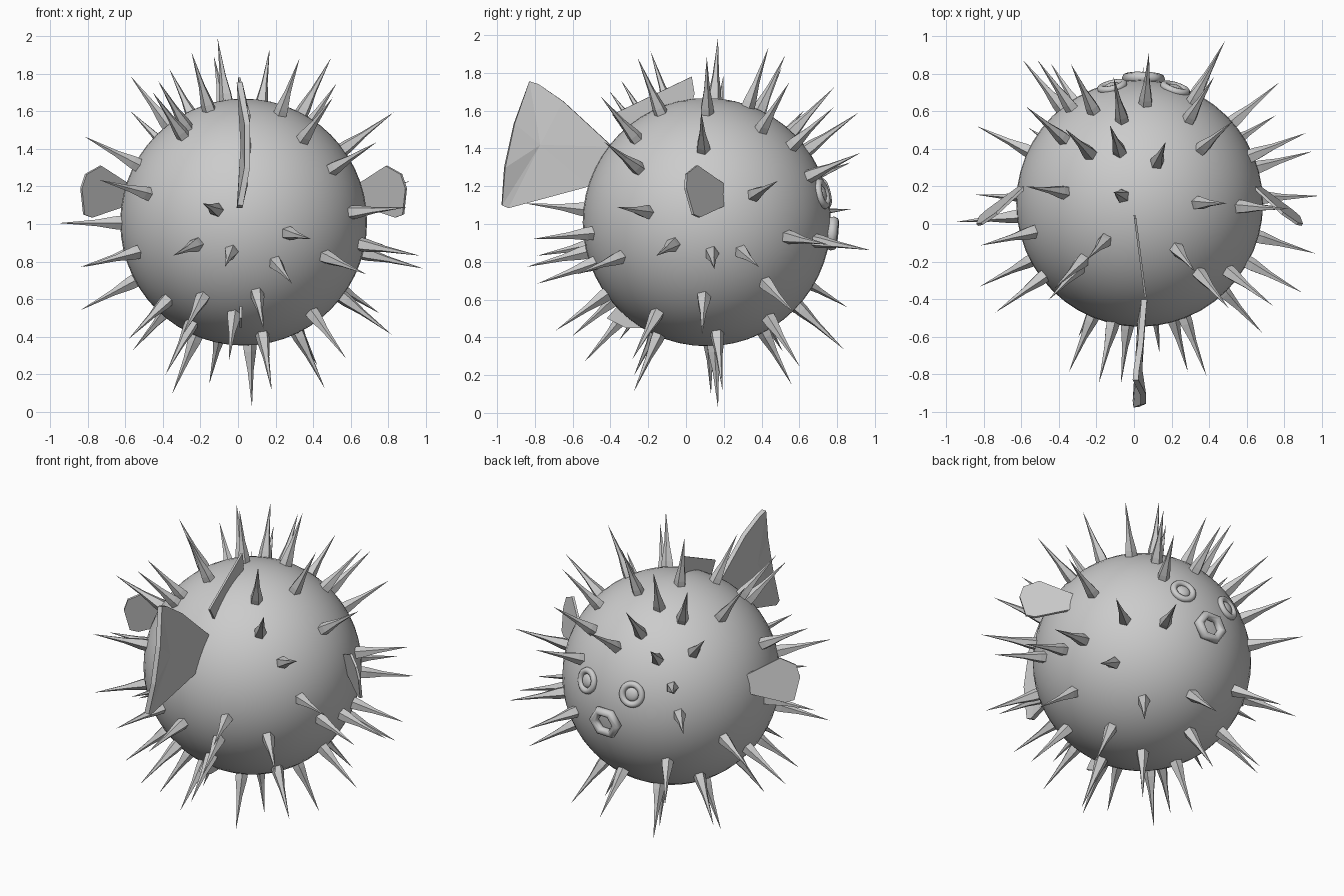
import bpy, bmesh
from math import sin, cos, pi, radians, sqrt
from mathutils import Vector, Matrix

if "Cube" in bpy.data.objects:
    bpy.data.objects.remove(bpy.data.objects["Cube"])

C = Vector((0.03, 0.11, 1.01))   # body centre
R = 0.657                        # body radius
X, Y, Z = Vector((1, 0, 0)), Vector((0, 1, 0)), Vector((0, 0, 1))


def to_object(name, bm, smooth=False):
    bmesh.ops.recalc_face_normals(bm, faces=bm.faces)
    me = bpy.data.meshes.new(name)
    bm.to_mesh(me)
    bm.free()
    for p in me.polygons:
        p.use_smooth = smooth
    ob = bpy.data.objects.new(name, me)
    bpy.context.collection.objects.link(ob)
    return ob


def facing(centre, normal):
    """Matrix placing local z along the normal."""
    return Matrix.Translation(centre) @ normal.to_track_quat('Z', 'Y').to_matrix().to_4x4()


def fin(name, points, thickness):
    """Thin fin: fan of triangles round the outline's middle, given thickness."""
    bm = bmesh.new()
    rim = [bm.verts.new(p) for p in points]
    mid = bm.verts.new(sum((Vector(p) for p in points), Vector()) / len(points))
    for i, v in enumerate(rim):
        bm.faces.new((v, rim[(i + 1) % len(rim)], mid))
    mod = to_object(name, bm).modifiers.new("thickness", 'SOLIDIFY')
    mod.thickness = thickness
    mod.offset = 0


def ring(name, frame, major, minor, n_major, n_minor, squash=1):
    """Smooth torus in the given frame."""
    bm = bmesh.new()
    rows = []
    for i in range(n_major):
        a = 2 * pi * i / n_major
        row = []
        for j in range(n_minor):
            b = 2 * pi * j / n_minor
            r = major + minor * cos(b)
            row.append(bm.verts.new(frame @ Vector((r * cos(a), r * sin(a) * squash, minor * sin(b)))))
        rows.append(row)
    for i in range(n_major):
        for j in range(n_minor):
            k, m = (i + 1) % n_major, (j + 1) % n_minor
            bm.faces.new((rows[i][j], rows[k][j], rows[k][m], rows[i][m]))
    to_object(name, bm, True)


def ball(name, frame, width, height):
    bm = bmesh.new()
    bmesh.ops.create_uvsphere(bm, u_segments=48, v_segments=28, radius=1,
                              matrix=frame @ Matrix.Diagonal((width, width, height, 1)))
    to_object(name, bm, True)


# Body
ball("body", Matrix.Translation(C), R, R)

# Irregular spines, as offsets seen from the top, front, right and back
directions = []
for right, up, out, spots in (
    (X, Y, Z, [(-.14, .06), (.14, .33), (-.16, .42), (-.4, .4), (-.28, -.3), (.3, -.37),
               (.47, 0), (.4, .68), (-.49, -.52), (.5, .44), (.05, .81), (-.14, .68),
               (-.37, .75), (-.61, .52), (-.61, .09)]),
    (X, Z, -Y, [(-.22, .1), (-.38, -.18), (-.1, -.24), (.36, -.09), (.26, -.33), (.66, -.28),
                (-.33, -.61), (-.08, -.75), (-.46, .76), (.48, .67), (-.62, -.63),
                (-.42, -.82)]),
    (Y, Z, X, [(-.27, -.18), (.04, -.25), (.28, -.24), (.38, .22), (-.48, .08), (.65, -.12),
               (-.03, .59), (-.55, .43)]),
    (X, Z, Y, [(-.55, .32), (-.63, .07), (.46, -.15), (.02, -.68)]),
):
    directions += [right * u + up * v + out * sqrt(1 - u * u - v * v) for u, v in spots]

# The rest follow a tilted golden spiral, kept clear of the face and fins
clear = ((Vector((.04, .99, .1)), .88), (Vector((.02, -.79, .61)), .82),
         (Vector((.98, .08, .16)), .975), (Vector((-.98, .08, .16)), .975))
measured = list(directions)
N = 58
tilt = Matrix.Rotation(-.12, 3, 'X')
for i in range(N):
    z = 1 - (2 * i + 1) / N
    a = radians(158 + 137.508 * i)
    r = sqrt(1 - z * z)
    d = tilt @ Vector((r * cos(a), r * sin(a), z))
    if all(d.dot(c) < lim for c, lim in clear) and all((d - e).length > .28 for e in measured):
        directions.append(d)

# Spines: concave five-sided spikes standing on the body
bm = bmesh.new()
for d in directions:
    frame = facing(C, d.normalized())
    last = None
    for dist, rad in ((.61, .042), (.69, .036), (.79, .018)):
        row = [bm.verts.new(frame @ Vector((rad * cos(2 * pi * k / 5), rad * sin(2 * pi * k / 5), dist)))
               for k in range(5)]
        if last:
            for k in range(5):
                bm.faces.new((last[k], last[(k + 1) % 5], row[(k + 1) % 5], row[k]))
        else:
            bm.faces.new(row[::-1])
        last = row
    tip = bm.verts.new(C + d * 0.99)
    for k in range(5):
        bm.faces.new((last[k], last[(k + 1) % 5], tip))
to_object("spines", bm)

# Tail fin, bowed sideways
tail = [(-.83, 1.755), (-.78, 1.74), (-.65, 1.65), (-.39, 1.41), (-.51, 1.2),
        (-.94, 1.085), (-.975, 1.1), (-.96, 1.3), (-.91, 1.53)]
fin("tail_fin", [(.055 - .42 * (z - 1.42) ** 2, y, z) for y, z in tail], 0.03)

# Dorsal and anal fins
dorsal = [(.03, 1.78), (.045, 1.69), (.02, 1.6), (-.3, 1.45), (-.39, 1.58)]
fin("dorsal_fin", [(.005 - .13 * (y - .04), y, z) for y, z in dorsal], 0.012)
anal = [(-.42, .5), (-.32, .45), (-.2, .45), (-.35, .58)]
fin("anal_fin", [(.015, y, z) for y, z in anal], 0.015)

# Side fins, swept towards the tail
side = [(.59, 1.2), (.76, 1.31), (.84, 1.265), (.865, 1.19), (.85, 1.05), (.81, 1.035), (.59, 1.11)]
for name, s in (("right_side_fin", 1), ("left_side_fin", -1)):
    fin(name, [(C.x + s * x, .20 - .8 * (x - .62) - .2 * (z - 1.15), z) for x, z in side], 0.015)

# Eyes: rim with a low dome inside
for name, dx in (("left_eye", -.22), ("right_eye", .29)):
    n = Vector((dx, .94, .23)).normalized()
    ring(name + "_rim", facing(C + n * R, n), .062, .02, 32, 10)
    ball(name, facing(C + n * R, n), .042, .02)

# Mouth: six-sided lips
n = Vector((.03, .99, -.09)).normalized()
ring("lips", facing(C + n * (R + .01), n), .085, .03, 6, 8, .9)
